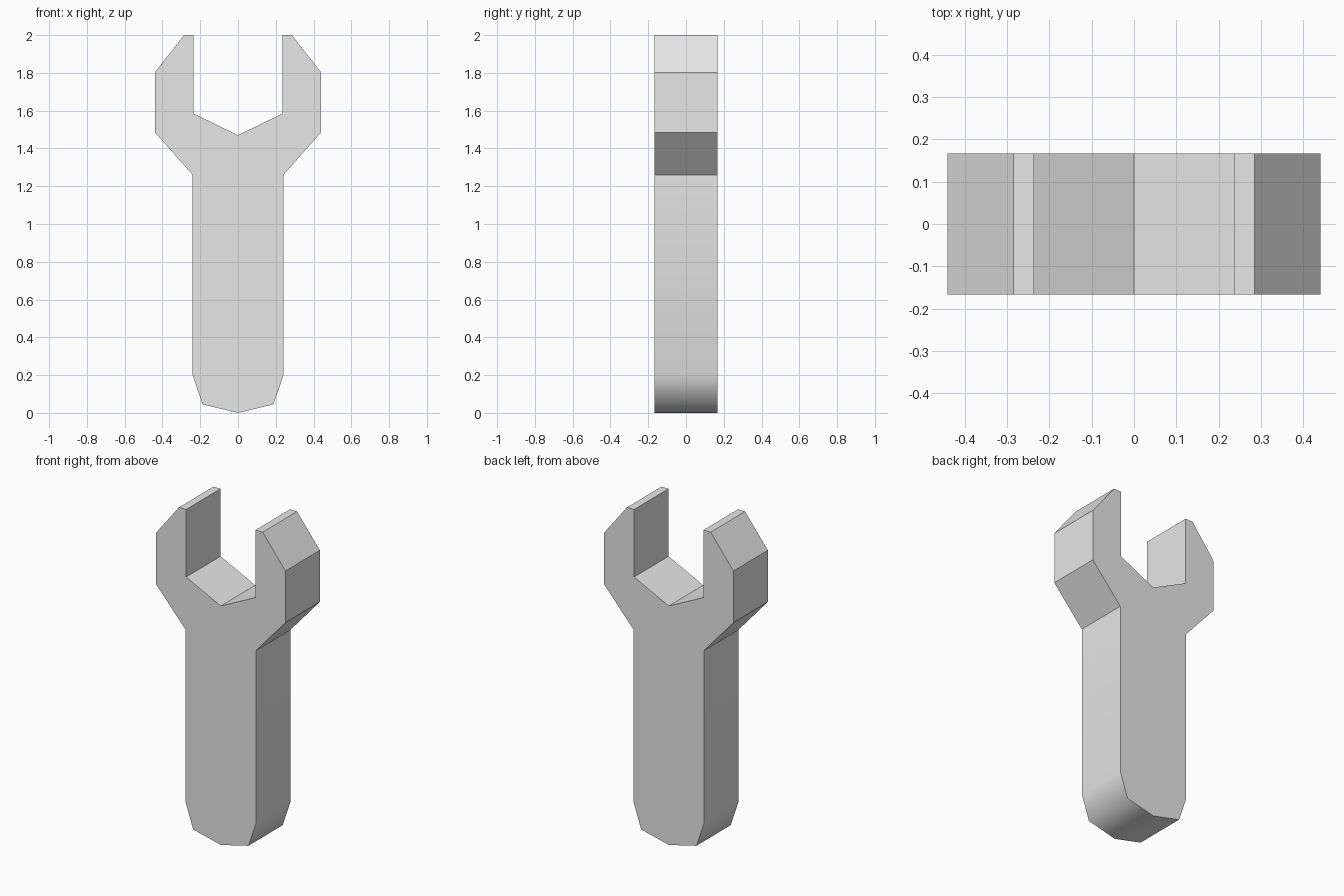
import bpy
import bmesh
from mathutils import Vector

cube = bpy.data.objects.get("Cube")
if cube:
    bpy.data.objects.remove(cube, do_unlink=True)

HALF_DEPTH = 0.167
HANDLE_ROUND_TOP = 0.22   # edges below this height are softly rounded

# Bare metal
steel = bpy.data.materials.new("light_grey_steel")
steel.use_nodes = True
colour = (0.8, 0.8, 0.8, 1.0)
steel.diffuse_color = colour
steel.node_tree.nodes["Principled BSDF"].inputs["Base Color"].default_value = colour

# Left half of the outline, from handle tip up around the jaw to the notch
half = [
    (0, 0), (0.188, 0.045), (0.24, 0.2),          # rounded handle end
    (0.24, 1.26), (0.44, 1.485), (0.44, 1.803),   # shoulder and jaw side
    (0.285, 2), (0.236, 2),                       # jaw tip
    (0.236, 1.585), (0, 1.47),                    # open notch
]
outline = half + [(-x, z) for x, z in reversed(half[1:-1])]

# Extrude the outline through the thickness
bm = bmesh.new()
face = bm.faces.new([bm.verts.new((x, -HALF_DEPTH, z)) for x, z in outline])
grown = bmesh.ops.extrude_face_region(bm, geom=[face], use_keep_orig=True)
new_verts = [g for g in grown["geom"] if isinstance(g, bmesh.types.BMVert)]
bmesh.ops.translate(bm, verts=new_verts, vec=Vector((0, 2 * HALF_DEPTH, 0)))
bmesh.ops.recalc_face_normals(bm, faces=bm.faces)

# Smooth only the rounded handle end; every other edge stays crisp
for f in bm.faces:
    f.smooth = True
for e in bm.edges:
    a, b = e.verts
    across = abs(a.co.y - b.co.y) > HALF_DEPTH
    e.smooth = across and a.co.z < HANDLE_ROUND_TOP

mesh = bpy.data.meshes.new("wrench_body")
bm.to_mesh(mesh)
bm.free()
mesh.materials.append(steel)
wrench = bpy.data.objects.new("wrench_body", mesh)
bpy.context.collection.objects.link(wrench)
